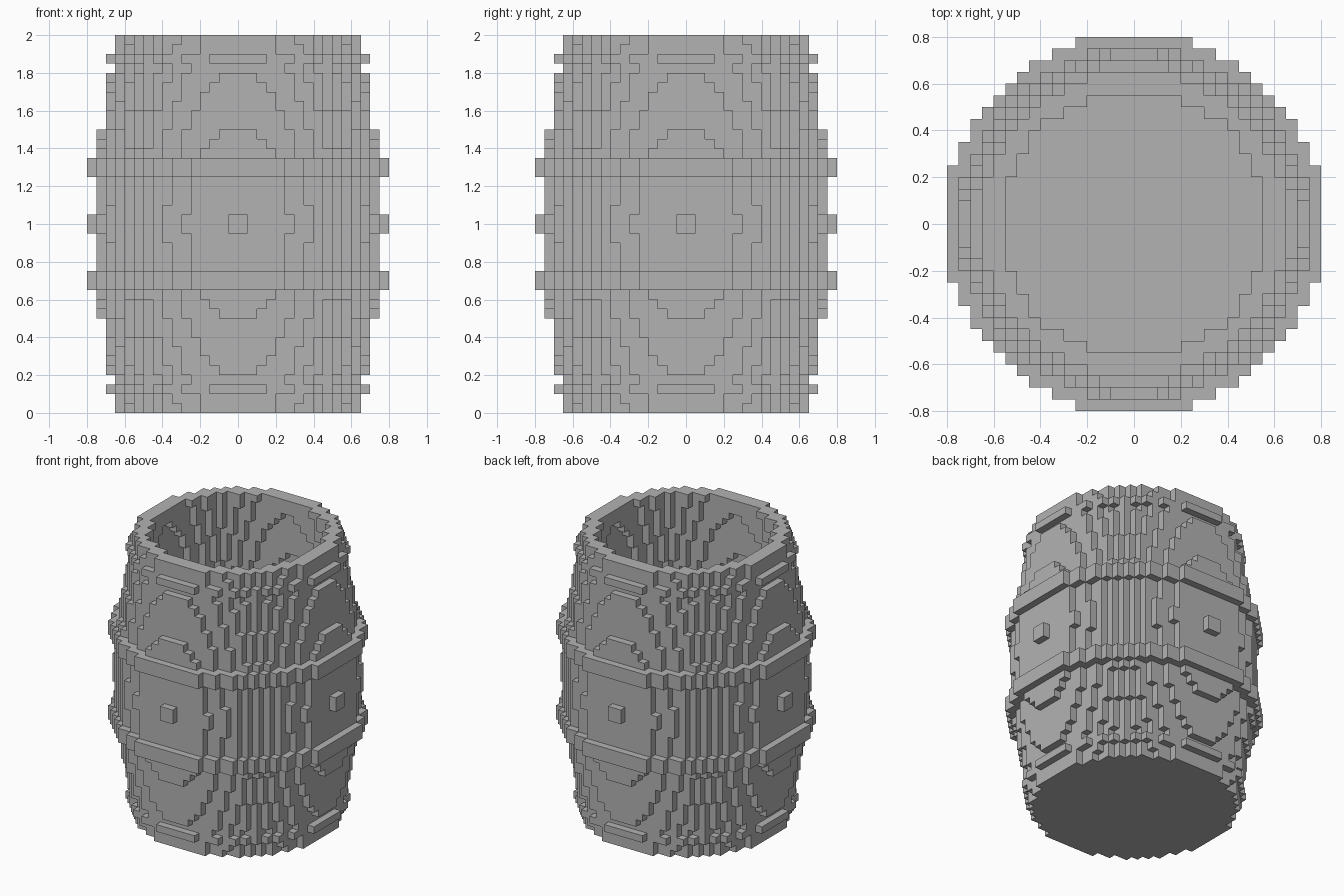
import bpy
import bmesh
from math import hypot
from mathutils import Vector

if "Cube" in bpy.data.objects:
    bpy.data.objects.remove(bpy.data.objects["Cube"], do_unlink=True)

V = 0.05          # block size
LAYERS = 40
HALF = 17         # half extent of the block grid
WALL = 0.09       # stave thickness
FLOOR = 2         # floor layers

grey = bpy.data.materials.new("plain_grey")
grey.use_nodes = True
grey.diffuse_color = (0.45, 0.45, 0.45, 1)
grey.node_tree.nodes["Principled BSDF"].inputs["Base Color"].default_value = grey.diffuse_color

# Bulge: distance from mid height against radius
PROFILE = [(0, 0.779), (0.25, 0.763), (0.4, 0.743), (0.475, 0.7325),
           (0.525, 0.724), (0.775, 0.683), (0.825, 0.672), (1.0, 0.656)]


def bulge(layer):
    d = abs((layer + 0.5) * V - 1)
    for (a, ra), (b, rb) in zip(PROFILE, PROFILE[1:]):
        if d <= b:
            return ra + (rb - ra) * (d - a) / (b - a)


def ring(layer, inner, outer):
    """Blocks of one layer whose centres lie between two radii."""
    span = range(-HALF, HALF)
    return {(i, j, layer) for i in span for j in span
            if inner <= hypot((i + 0.5) * V, (j + 0.5) * V) < outer}


def build(name, cells, solid):
    """Mesh the faces of the cells that no solid block covers."""
    bm = bmesh.new()
    verts = {}

    def corner(p):
        key = tuple(p)
        if key not in verts:
            verts[key] = bm.verts.new(Vector(key) * V)
        return verts[key]

    for cell in sorted(cells):
        for axis in range(3):
            u, w = (axis + 1) % 3, (axis + 2) % 3
            for side in (0, 1):
                near = list(cell)
                near[axis] += 2 * side - 1
                if tuple(near) in solid:
                    continue
                quad = []
                for du, dw in ((0, 0), (1, 0), (1, 1), (0, 1)):
                    p = list(cell)
                    p[axis] += side
                    p[u] += du
                    p[w] += dw
                    quad.append(corner(p))
                bm.faces.new(quad if side else quad[::-1])
    mesh = bpy.data.meshes.new(name)
    bm.to_mesh(mesh)
    bm.free()
    mesh.materials.append(grey)
    obj = bpy.data.objects.new(name, mesh)
    bpy.context.collection.objects.link(obj)


# Staves and floor
body = set()
for k in range(LAYERS):
    r = bulge(k)
    body |= ring(k, 0 if k < FLOOR else r - WALL, r)

# Hoops: layers and outer radius
hoops = {
    "bottom_hoop": ((2,), 0.692),
    "lower_hoop": ((13, 14), 0.808),
    "upper_hoop": ((25, 26), 0.808),
    "top_hoop": ((37,), 0.692),
}
parts = {"barrel_body": body}
for name, (layers, radius) in hoops.items():
    parts[name] = set().union(*(ring(k, 0.5, radius) - body for k in layers))
    # keep only the blocks outside the staves
    parts[name] = {c for c in parts[name]
                   if hypot((c[0] + 0.5) * V, (c[1] + 0.5) * V) >= bulge(c[2])}

solid = set().union(*parts.values())
for name, cells in parts.items():
    build(name, cells, solid)
